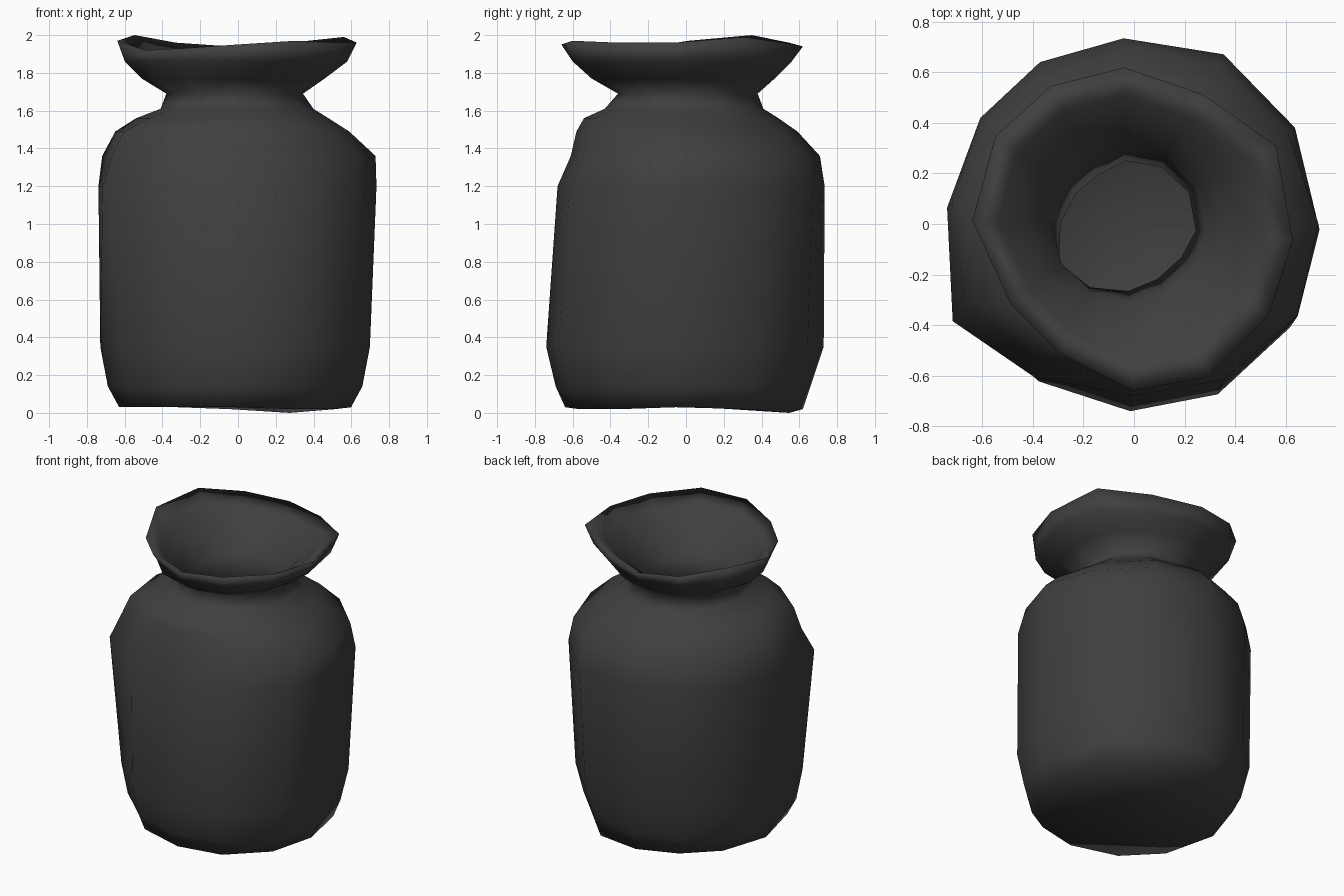
import bpy
import bmesh
from math import cos, sin, radians

cube = bpy.data.objects.get("Cube")
if cube:
    bpy.data.objects.remove(cube, do_unlink=True)

glaze = bpy.data.materials.new("charcoal_clay")
glaze.use_nodes = True
charcoal = (0.05, 0.05, 0.05, 1)
glaze.diffuse_color = charcoal
glaze.node_tree.nodes["Principled BSDF"].inputs["Base Color"].default_value = charcoal

# Column directions in degrees, counter-clockwise from +x
ANGLES = [-4, 30, 62, 93, 120, 146, 177, 211, 239, 270, 298, 328]
SIDES = len(ANGLES)
# Hand-made unevenness of each column
EVEN = [1] * SIDES
SHOULDER = [1, .96, .99, 1, .97, .97, 1, 1.08, 1.04, 1, 1.02, 1.02]
BELLY = [1, 1, 1.03, 1, 1, .99, 1, 1.13, 1.04, 1, 1.03, 1.04]
LOWER = [1, .99, 1, 1, 1, 1, 1, 1, .98, 1, 1.03, 1.04]
LIP = [1, 1.03, .94, 1, 1.02, 1.03, 1, .89, .89, 1, 1.03, 1]
HOLE = [1, 1.03, 1.03, 1, .9, .92, 1, 1.2, 1.1, 1, .92, .92]
FLAT = [0] * SIDES
LIP_LIFT = [0, .03, 0, -.02, 0, .04, .01, -.04, -.03, -.01, .01, 0]
FOOT_LIFT = [0, -.01, -.03, -.01, 0, 0, 0, 0, 0, 0, -.01, -.01]

# Rings: height, left/right limits, front/back limits, unevenness, lift
rings = [
    # outside, foot to lip
    (0.03, -.63, .60, -.64, .62, EVEN, FOOT_LIFT),
    (0.14, -.69, .66, -.69, .66, LOWER, FLAT),
    (0.35, -.73, .70, -.74, .73, LOWER, FLAT),
    (1.20, -.74, .735, -.68, .735, BELLY, FLAT),
    (1.36, -.72, .73, -.61, .71, SHOULDER, FLAT),
    (1.49, -.65, .59, -.58, .59, SHOULDER, FLAT),
    (1.56, -.54, .48, -.54, .49, EVEN, FLAT),
    (1.61, -.41, .40, -.43, .41, EVEN, FLAT),
    (1.69, -.38, .345, -.36, .38, EVEN, FLAT),
    (1.77, -.51, .46, -.50, .47, EVEN, FLAT),
    (1.86, -.60, .58, -.60, .56, LIP, FLAT),
    (1.96, -.64, .63, -.66, .62, LIP, LIP_LIFT),
    # inside, lip to floor
    (1.90, -.54, .52, -.55, .51, LIP, LIP_LIFT),
    (1.79, -.42, .38, -.42, .39, EVEN, FLAT),
    (1.67, -.33, .29, -.31, .31, EVEN, FLAT),
    (1.53, -.29, .245, -.265, .25, HOLE, FLAT),
    (1.47, -.37, .33, -.36, .34, EVEN, FLAT),
    (1.38, -.57, .54, -.48, .52, EVEN, FLAT),
    (1.20, -.65, .65, -.59, .65, EVEN, FLAT),
    (0.35, -.64, .62, -.65, .64, LOWER, FLAT),
    (0.12, -.55, .52, -.55, .53, EVEN, FLAT),
]

# Vase as one lofted skin, closed under the foot and on the inner floor
bm = bmesh.new()
loops = []
for z, left, right, front, back, bumps, lifts in rings:
    loop = []
    for angle, bump, lift in zip(ANGLES, bumps, lifts):
        a = radians(angle)
        x = (left + right) / 2 + (right - left) / 2 * cos(a) * bump
        y = (front + back) / 2 + (back - front) / 2 * sin(a) * bump
        loop.append(bm.verts.new((x, y, z + lift)))
    loops.append(loop)

for low, high in zip(loops, loops[1:]):
    for i in range(SIDES):
        j = (i + 1) % SIDES
        bm.faces.new((low[i], low[j], high[j], high[i]))


def cap(loop, height):
    centre = bm.verts.new((0, 0, height))
    for i in range(SIDES):
        bm.faces.new((loop[i], loop[(i + 1) % SIDES], centre))


cap(loops[0], 0.035)
cap(loops[-1], 0.11)
bmesh.ops.recalc_face_normals(bm, faces=bm.faces)

mesh = bpy.data.meshes.new("vase")
bm.to_mesh(mesh)
bm.free()
mesh.materials.append(glaze)
vase = bpy.data.objects.new("vase", mesh)
bpy.context.collection.objects.link(vase)
bpy.context.view_layer.objects.active = vase
vase.select_set(True)
bpy.ops.object.shade_smooth()
